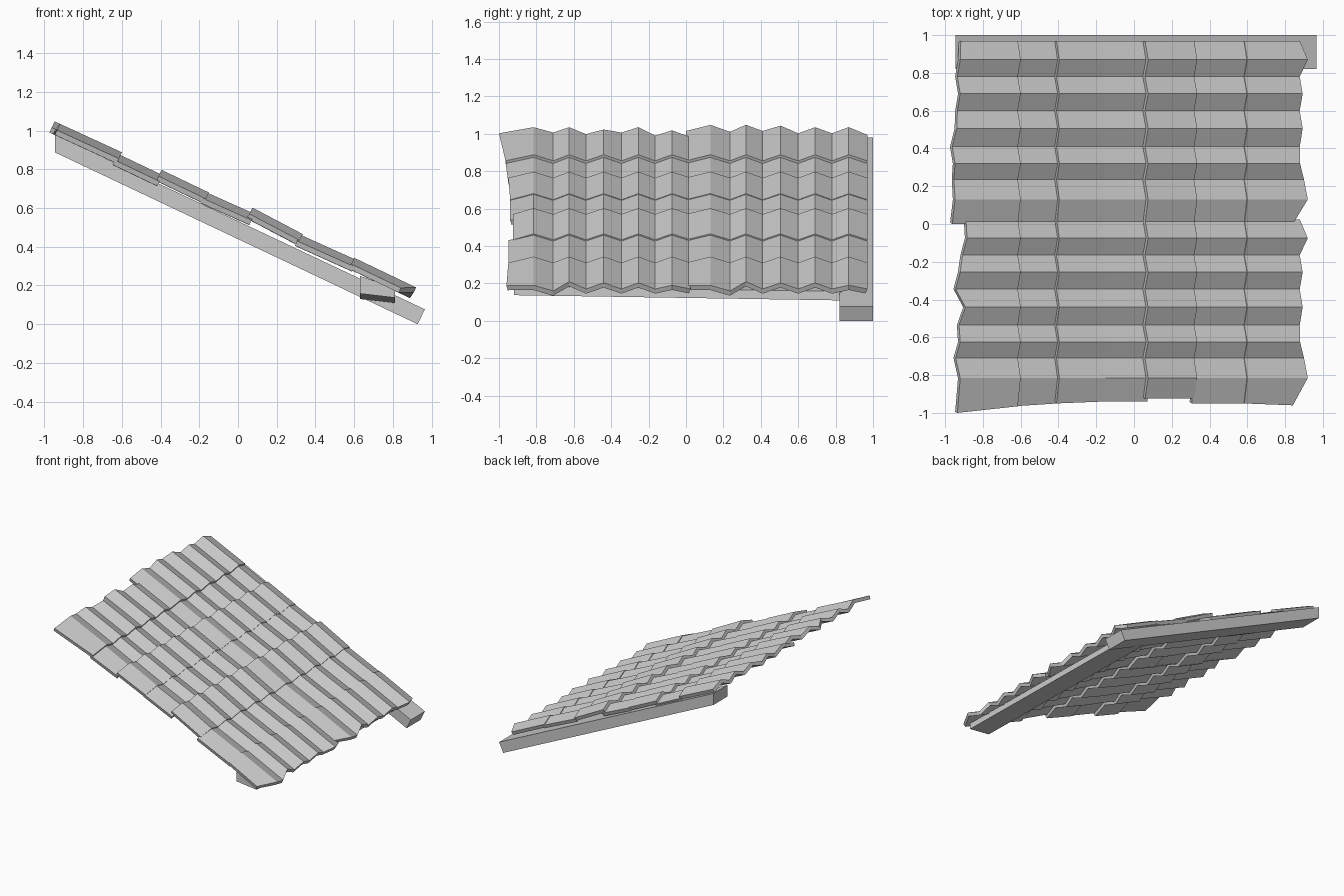
import bpy, bmesh
from mathutils import Vector

cube = bpy.data.objects.get("Cube")
if cube:
    bpy.data.objects.remove(cube)

grey = bpy.data.materials.new("plain grey")
grey.use_nodes = True
COLOUR = (0.6, 0.6, 0.6, 1)
grey.diffuse_color = COLOUR
grey.node_tree.nodes["Principled BSDF"].inputs["Base Color"].default_value = COLOUR


def finish(bm, name):
    mesh = bpy.data.meshes.new(name)
    bm.to_mesh(mesh)
    bm.free()
    mesh.materials.append(grey)
    ob = bpy.data.objects.new(name, mesh)
    bpy.context.collection.objects.link(ob)
    return ob


def prism(name, profile, y0, y1, drop=0.0):
    """Beam with an x-z cross-section running along y, sagging by drop."""
    bm = bmesh.new()
    front = [bm.verts.new((x, y0, z)) for x, z in profile]
    back = [bm.verts.new((x, y1, z - drop)) for x, z in profile]
    n = len(profile)
    bm.faces.new(front)
    bm.faces.new(back[::-1])
    for i in range(n):
        j = (i + 1) % n
        bm.faces.new((front[j], front[i], back[i], back[j]))
    bmesh.ops.recalc_face_normals(bm, faces=bm.faces)
    return finish(bm, name)


# Timber supports
prism("sloped_rafter", [(-0.945, 0.887), (0.928, 0), (0.965, 0.077), (-0.945, 0.979)], 0.82, 1.0)
prism("eaves_beam", [(0.63, 0.158), (0.81, 0.137), (0.81, 0.185), (0.63, 0.25)], -0.92, 0.83, 0.028)

# Courses from top to bottom: upper ridge x, z and lower ridge x, z
COURSES = [
    (-0.92, 1.035, -0.60, 0.888), (-0.62, 0.880, -0.39, 0.770),
    (-0.395, 0.797, -0.15, 0.680), (-0.165, 0.682, 0.085, 0.570),
    (0.075, 0.602, 0.335, 0.465), (0.32, 0.463, 0.615, 0.330),
    (0.60, 0.343, 0.92, 0.190),
]
# Zigzag across the slope: alternating edge / ridge / valley positions
WAVE_Y = [0.97, 0.87, 0.78, 0.69, 0.60, 0.505, 0.41, 0.32, 0.235, 0.13, 0.0]
PITCH = 0.945
EAVES_SHIFT = [-0.03, 0, -0.03, -0.03, -0.03, -0.03, -0.03, -0.045, -0.005, 0, -0.07]
TOP_SHIFT = [
    [0.02, 0, 0, 0, 0, -0.02, -0.03, -0.03, -0.02, -0.03, -0.03],
    [0.05, 0.04, 0.03, 0, -0.01, 0.03, 0.01, 0, -0.01, 0, 0],
]
# Sideways wander of the outer edge, course by course
OUTER_EDGE = [(-0.055, -0.02), (-0.02, -0.005), (-0.005, 0.005), (0.005, 0.005),
              (0.02, 0.02), (-0.005, -0.005), (-0.005, -0.015)]
VALLEY = 0.036
THICK = 0.028


def course(name, number, module):
    x0, z0, x1, z1 = COURSES[number]
    down = Vector((x1 - x0, 0, z1 - z0)).normalized()
    up = Vector((-down.z, 0, down.x))
    bm = bmesh.new()
    rows = []
    for end, (x, z) in enumerate(((x0, z0), (x1, z1))):
        row = []
        for i, y in enumerate(WAVE_Y):
            p = Vector((x, y - module * PITCH, z))
            if i % 2 == 0:
                p -= up * VALLEY
            if number == 0 and end == 0:
                p += down * TOP_SHIFT[module][i]
            if number == len(COURSES) - 1 and end == 1:
                p += down * EAVES_SHIFT[i]
            if i == len(WAVE_Y) - 1:
                p.y += OUTER_EDGE[number][end] if module else 0
            row.append(bm.verts.new(p))
        rows.append(row)
    for i in range(len(WAVE_Y) - 1):
        bm.faces.new((rows[0][i], rows[0][i + 1], rows[1][i + 1], rows[1][i]))
    ob = finish(bm, name)
    solid = ob.modifiers.new("thickness", 'SOLIDIFY')
    solid.thickness = THICK
    solid.offset = -1
    return ob


# Two side-by-side panels of overlapping tile courses
for module, side in enumerate(("back", "front")):
    for number in range(len(COURSES)):
        course(f"{side}_tile_course_{number + 1}", number, module)
